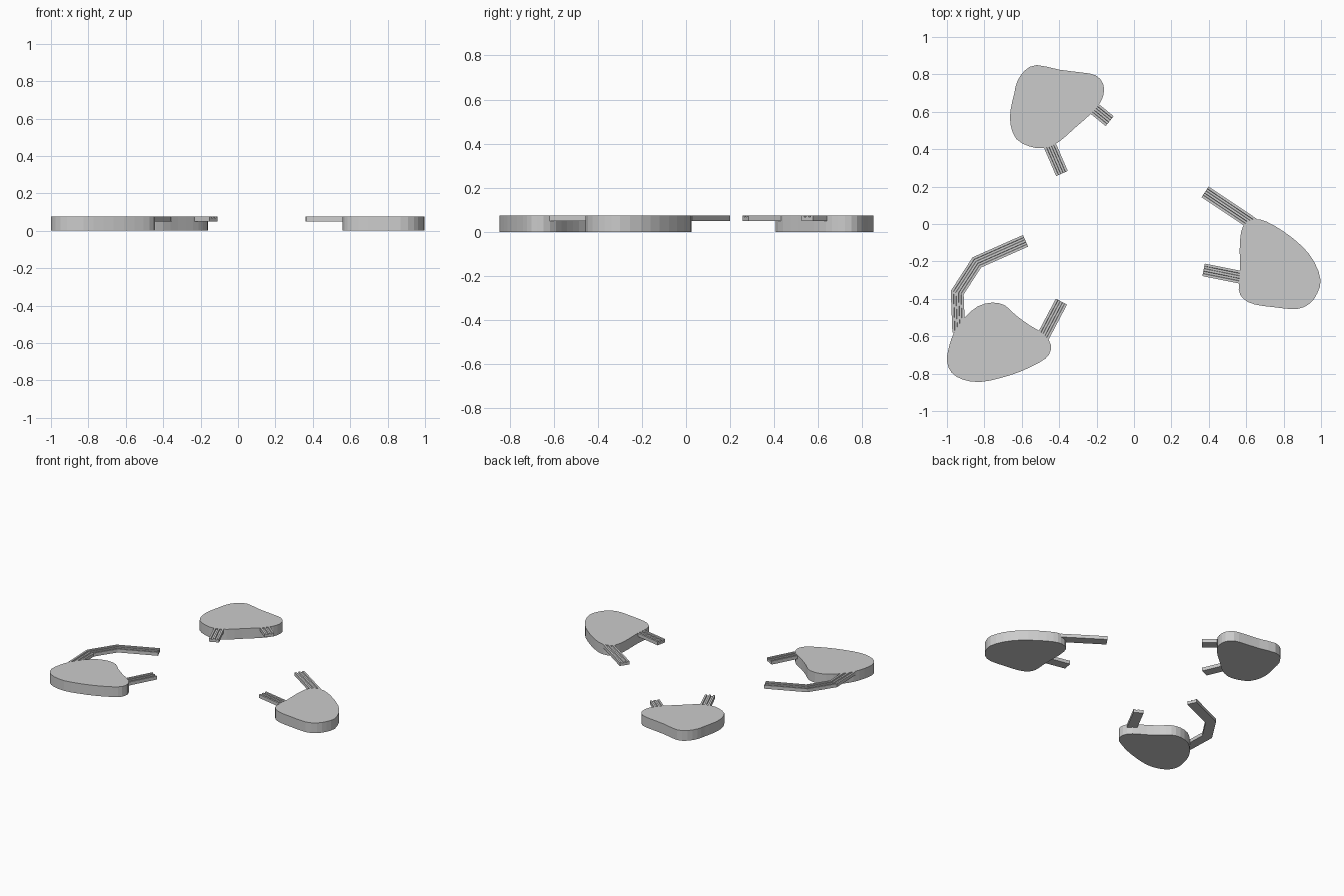
import bpy, bmesh
from mathutils import Vector

if "Cube" in bpy.data.objects:
    bpy.data.objects.remove(bpy.data.objects["Cube"])

TOP = 0.075


def link(name, bm):
    bmesh.ops.recalc_face_normals(bm, faces=bm.faces)
    mesh = bpy.data.meshes.new(name)
    bm.to_mesh(mesh)
    bm.free()
    ob = bpy.data.objects.new(name, mesh)
    bpy.context.collection.objects.link(ob)
    return ob


def island(name, pts):
    """Closed smooth outline (Catmull-Rom) extruded to a slab."""
    p = [Vector(q) for q in pts]
    n = len(p)
    ring = []
    for i in range(n):
        a, b, c, d = (p[(i + k) % n] for k in (-1, 0, 1, 2))
        for t in (0, 0.5):
            ring.append(0.5 * (2*b + (c - a)*t + (2*a - 5*b + 4*c - d)*t*t
                               + (3*b - a - 3*c + d)*t**3))
    bm = bmesh.new()
    face = bm.faces.new([bm.verts.new((v.x, v.y, 0)) for v in ring])
    ext = bmesh.ops.extrude_face_region(bm, geom=[face])
    for v in ext["geom"]:
        if isinstance(v, bmesh.types.BMVert):
            v.co.z = TOP
    link(name, bm)


# Deck cross-section (offset, z): raised edges and a centre rib
PROFILE = [(-.034, .05), (.034, .05), (.034, TOP), (.021, TOP), (.019, .068),
           (.008, .068), (.006, TOP), (-.006, TOP), (-.008, .068),
           (-.019, .068), (-.021, TOP), (-.034, TOP)]


def bridge(name, path):
    """Sweep the deck section along a path with mitred bends."""
    p = [Vector(q) for q in path]
    dirs = [(b - a).normalized() for a, b in zip(p, p[1:])]
    bm = bmesh.new()
    rings = []
    for i, q in enumerate(p):
        d0, d1 = dirs[max(i - 1, 0)], dirs[min(i, len(dirs) - 1)]
        n0, n1 = Vector((-d0.y, d0.x)), Vector((-d1.y, d1.x))
        m = (n0 + n1).normalized()
        m /= m.dot(n0)
        rings.append([bm.verts.new((q.x + m.x*o, q.y + m.y*o, z))
                      for o, z in PROFILE])
    k = len(PROFILE)
    for r, s in zip(rings, rings[1:]):
        for j in range(k):
            bm.faces.new((r[j], r[(j+1) % k], s[(j+1) % k], s[j]))
    bm.faces.new(rings[0])
    bm.faces.new(rings[-1])
    link(name, bm)


# Three rounded islands
island("island_back", [
    (-.52, .85), (-.40, .825), (-.28, .81), (-.205, .795), (-.165, .75),
    (-.163, .69), (-.19, .635), (-.24, .58), (-.32, .51), (-.40, .44),
    (-.48, .405), (-.56, .415), (-.63, .455), (-.66, .53), (-.66, .61),
    (-.64, .70), (-.625, .76), (-.585, .82)])
island("island_right", [
    (.655, .025), (.71, .012), (.80, -.04), (.90, -.12), (.965, -.205),
    (.998, -.30), (.98, -.37), (.94, -.425), (.87, -.455), (.75, -.445),
    (.645, -.43), (.585, -.40), (.56, -.35), (.567, -.24), (.565, -.14),
    (.572, -.045), (.60, .01)])
island("island_left", [
    (-1, -.735), (-.99, -.66), (-.96, -.575), (-.905, -.50), (-.835, -.44),
    (-.757, -.42), (-.69, -.435), (-.635, -.485), (-.56, -.54),
    (-.48, -.59), (-.445, -.645), (-.455, -.70), (-.505, -.74),
    (-.61, -.79), (-.72, -.825), (-.825, -.845), (-.915, -.832),
    (-.975, -.795)])

# Bridge stubs reaching out from each island
bridge("bridge_back_a", [(-.45, .42), (-.385, .27)])
bridge("bridge_back_b", [(-.21, .615), (-.13, .55)])
bridge("bridge_right_a", [(.64, -.002), (.38, .172)])
bridge("bridge_right_b", [(.58, -.287), (.372, -.245)])
bridge("bridge_left_a", [(-.488, -.605), (-.388, -.415)])
bridge("bridge_left_b", [(-.937, -.58), (-.945, -.367), (-.84, -.205),
                         (-.58, -.09)])
